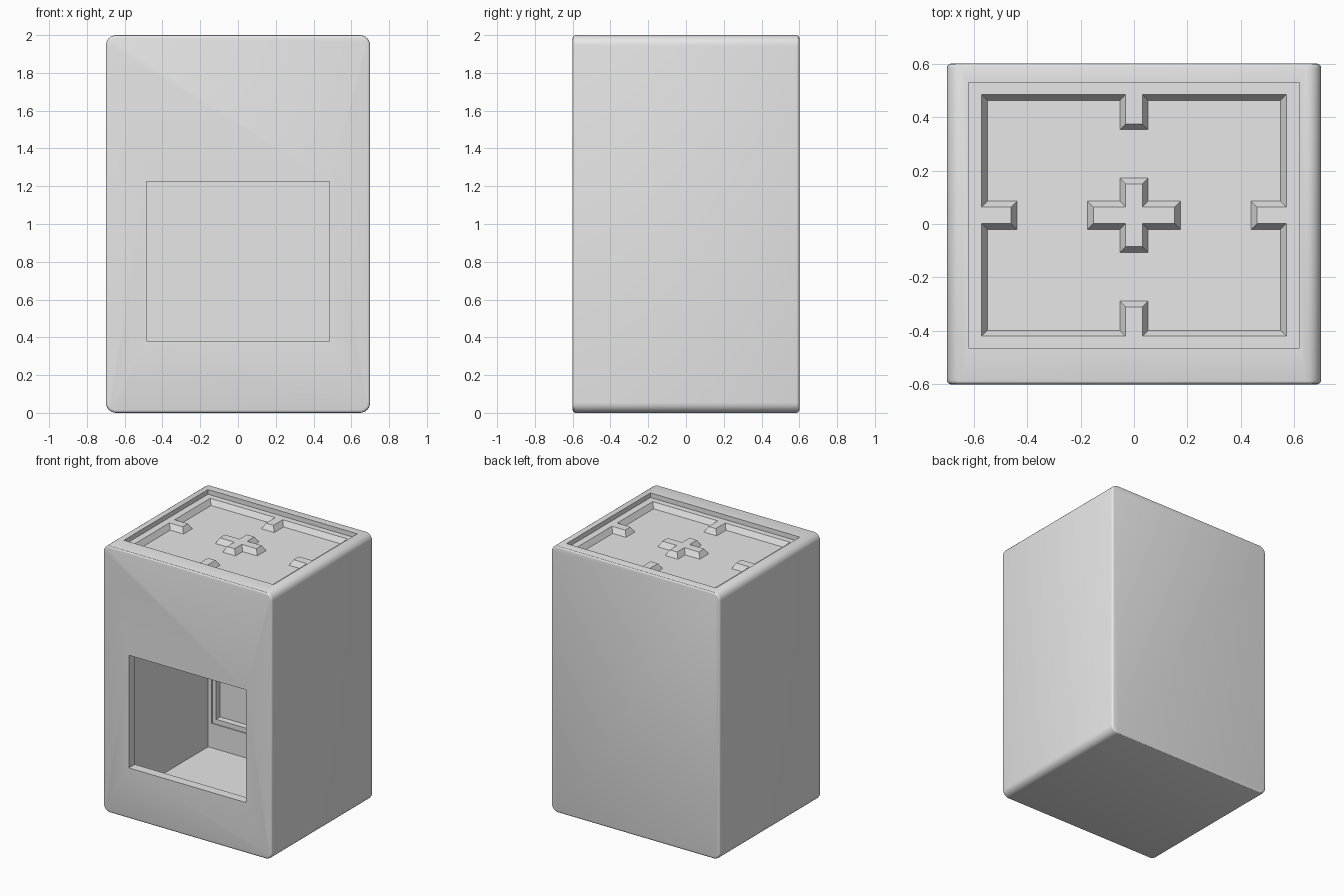
import bpy, bmesh
from math import radians
from mathutils import Vector

old = bpy.data.objects.get("Cube")
if old:
    bpy.data.objects.remove(old, do_unlink=True)

grey = bpy.data.materials.new("plain grey")
grey.use_nodes = True
grey.diffuse_color = (0.8, 0.8, 0.8, 1)
grey.node_tree.nodes["Principled BSDF"].inputs["Base Color"].default_value = (0.8, 0.8, 0.8, 1)


def add_object(name, bm):
    bmesh.ops.recalc_face_normals(bm, faces=bm.faces)
    mesh = bpy.data.meshes.new(name)
    bm.to_mesh(mesh)
    bm.free()
    mesh.materials.append(grey)
    ob = bpy.data.objects.new(name, mesh)
    bpy.context.collection.objects.link(ob)
    return ob


def box_mesh(lo, hi):
    lo, hi = Vector(lo), Vector(hi)
    bm = bmesh.new()
    bmesh.ops.create_cube(bm, size=1)
    bmesh.ops.scale(bm, vec=hi - lo, verts=bm.verts)
    bmesh.ops.translate(bm, vec=(lo + hi) / 2, verts=bm.verts)
    return bm


def offset(points, d):
    """Move every side of a counter-clockwise right-angled outline outwards by d."""
    out = []
    for i, p in enumerate(points):
        a = (p - points[i - 1]).normalized()
        b = (points[(i + 1) % len(points)] - p).normalized()
        out.append(p + d * Vector((a.y + b.y, -a.x - b.x)))
    return out


def tapered_prism(name, lower, z0, upper, z1):
    bm = bmesh.new()
    bot = [bm.verts.new((p.x, p.y, z0)) for p in lower]
    top = [bm.verts.new((p.x, p.y, z1)) for p in upper]
    bm.faces.new(bot[::-1])
    bm.faces.new(top)
    for i in range(len(bot)):
        bm.faces.new((bot[i - 1], bot[i], top[i], top[i - 1]))
    return add_object(name, bm)


def cut(target, cutter):
    cutter.hide_render = True
    mod = target.modifiers.new("cut", 'BOOLEAN')
    mod.operation = 'DIFFERENCE'
    mod.solver = 'EXACT'
    mod.object = cutter
    bpy.context.view_layer.objects.active = target
    bpy.ops.object.modifier_apply(modifier=mod.name)
    bpy.data.objects.remove(cutter, do_unlink=True)


# Body: large rounding on the lengthwise edges, fine rounding on front and back
bm = box_mesh((-0.7, -0.6, 0), (0.7, 0.6, 2))
long_edges = [e for e in bm.edges if abs(e.verts[0].co.y - e.verts[1].co.y) > 1]
bmesh.ops.bevel(bm, geom=long_edges, offset=0.055, segments=6, profile=0.5, affect='EDGES')
rims = [e for e in bm.edges if abs(e.verts[0].co.y - e.verts[1].co.y) < 0.01]
bmesh.ops.bevel(bm, geom=rims, offset=0.015, segments=3, profile=0.5, affect='EDGES')
body = add_object("oven_body", bm)

# Inner chamber, front opening, stepped panel in the rear wall, sunken hob
cuts = {
    "chamber": ((-0.6, -0.53, 0.087), (0.6, 0.503, 1.82)),
    "opening": ((-0.485, -0.7, 0.38), (0.485, -0.4, 1.225)),
    "rear_step": ((-0.57, 0.4, 0.27), (0.57, 0.512, 1.6)),
    "rear_panel": ((-0.54, 0.4, 0.305), (0.54, 0.56, 1.565)),
    "hob_recess": ((-0.62, -0.465, 1.965), (0.62, 0.53, 2.1)),
}
for name, (lo, hi) in cuts.items():
    cut(body, add_object(name, box_mesh(lo, hi)))

# Hob well: one corner with half a tab on each side, turned into four
CENTRE = Vector((0, 0.0325))
HALF_X, HALF_Y, TAB, TAB_LEN = 0.57, 0.4525, 0.031, 0.11
SLOPE, RIM, FLOOR = 0.022, 1.965, 1.925
corner = [(HALF_X - TAB_LEN, TAB), (HALF_X, TAB), (HALF_X, HALF_Y),
          (TAB, HALF_Y), (TAB, HALF_Y - TAB_LEN)]
cross_corner = [(0.152, TAB), (TAB, TAB), (TAB, 0.117)]


def four_way(points):
    out = []
    for sx, sy in ((1, 1), (-1, 1), (-1, -1), (1, -1)):
        part = [CENTRE + Vector((x * sx, y * sy)) for x, y in points]
        out += part if sx * sy > 0 else part[::-1]
    return out


well = four_way(corner)
cut(body, tapered_prism("hob_well", offset(well, -SLOPE), FLOOR,
                        offset(well, SLOPE / 4), RIM + (RIM - FLOOR) / 4))

# Raised cross in the middle of the hob
cross = four_way(cross_corner)
hob_cross = tapered_prism("hob_cross", offset(cross, SLOPE), FLOOR, cross, RIM)

# Smooth roundings, sharp corners
bpy.ops.object.select_all(action='DESELECT')
body.select_set(True)
bpy.context.view_layer.objects.active = body
bpy.ops.object.shade_smooth_by_angle(angle=radians(30))
